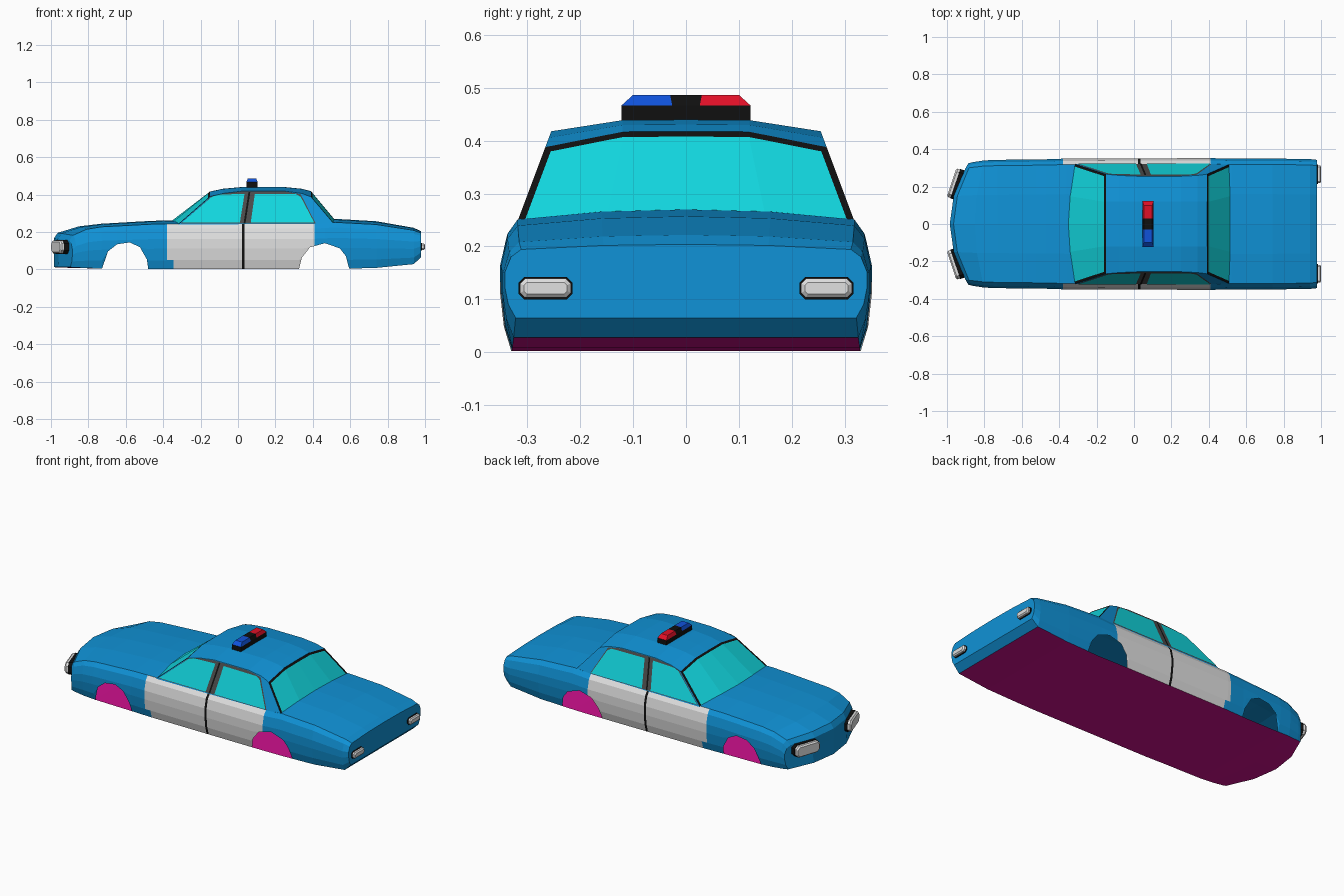
import bpy, bmesh
from mathutils import Vector

cube = bpy.data.objects.get("Cube")
if cube:
    bpy.data.objects.remove(cube)


def material(name, rgb):
    m = bpy.data.materials.new(name)
    m.use_nodes = True
    m.diffuse_color = (*rgb, 1)
    bsdf = next(n for n in m.node_tree.nodes if n.type == 'BSDF_PRINCIPLED')
    bsdf.inputs["Base Color"].default_value = (*rgb, 1)
    return m


PAINT = material("sky blue paint", (.005, .29, .68))
WHITE = material("white", (.75, .75, .75))
BLACK = material("black trim", (.005, .005, .005))
GREY = material("dark grey frame", (.07, .07, .07))
GLASS = material("cyan glass", (.006, .68, .74))
FLOOR = material("magenta floor", (.62, .005, .27))
RED = material("red lamp", (.74, .005, .02))
BLUE = material("blue lamp", (.005, .085, .7))


def face(bm, points, index=0):
    f = bm.faces.new([bm.verts.new(p) for p in points])
    f.material_index = index
    return f


def finish(bm, name, mats, recalc=True):
    bmesh.ops.remove_doubles(bm, verts=bm.verts, dist=.0003)
    if recalc:
        bmesh.ops.recalc_face_normals(bm, faces=bm.faces)
    mesh = bpy.data.meshes.new(name)
    bm.to_mesh(mesh)
    bm.free()
    for m in mats:
        mesh.materials.append(m)
    ob = bpy.data.objects.new(name, mesh)
    bpy.context.collection.objects.link(ob)


def interp(table, x):
    for a, b in zip(table, table[1:]):
        if a[0] <= x <= b[0]:
            t = (x - a[0]) / (b[0] - a[0])
            return [p + (q - p) * t for p, q in zip(a, b)]
    return None


# Body stations: x, half width, top height, bottom height, bow of the nose
KEYS = [(-.985, .325, .165, .012, .1), (-.965, .33, .195, .01, .1),
        (-.85, .34, .23, .007, .05), (-.73, .343, .244, .004, 0),
        (-.47, .346, .259, .002, 0), (-.36, .35, .262, .002, 0),
        (.41, .352, .262, .002, 0), (.52, .35, .27, .002, 0),
        (.74, .35, .257, .008, 0), (.94, .347, .222, .028, 0),
        (.978, .343, .204, .065, 0)]
# Wheel arch outlines: x, height
ARCHES = [[(-.727, 0), (-.695, .096), (-.647, .134), (-.578, .144),
           (-.524, .118), (-.487, .053), (-.48, 0)],
          [(.326, 0), (.342, .064), (.385, .118), (.465, .14),
           (.545, .112), (.577, .07), (.594, 0)]]
DOOR = (-.38, -.345, .022, .036, .41)
# Section as fractions of half width and height; the first six are the side
SIDE = [(.94, 0), (.98, .18), (1, .42), (1, .62), (.965, .83), (.91, .93)]
TOP = [(.455, .985), (0, 1)]


def place(st, s, fy, z):
    return Vector((st[0] + st[4] * fy * fy, s * fy * st[1], z))


def section(st, s):
    x, w, top, low, bow = st
    rows = [(fy, low + fz * (top - low)) for fy, fz in SIDE + TOP]
    cut = max([a[1] for a in (interp(t, x) for t in ARCHES) if a] + [0])
    if cut > rows[0][1]:
        edge = interp([(z, fy) for fy, z in rows], cut)
        rows = [(edge[1], cut) if z < cut else (fy, z) for fy, z in rows]
    return [place(st, s, fy, z) for fy, z in rows]


xs = sorted({k[0] for k in KEYS} | {p[0] for a in ARCHES for p in a} | set(DOOR))
stations = [interp(KEYS, x) for x in xs]

body, floor = bmesh.new(), bmesh.new()
for a, b in zip(stations, stations[1:]):
    mid = (a[0] + b[0]) / 2
    for s in (1, -1):
        pa, pb = section(a, s), section(b, s)
        for j in range(len(pa) - 1):
            mat = 0
            if j < 5 and DOOR[0] < mid < DOOR[4] and not (j == 0 and mid < DOOR[1]):
                mat = 2 if DOOR[2] < mid < DOOR[3] else 1
            face(body, (pa[j], pb[j], pb[j + 1], pa[j + 1]), mat)
    # Floor pan, with a painted valance under the tail
    for f0, f1 in ((-1, -.5), (-.5, 0), (0, .5), (.5, 1)):
        quad = [place(st, 1, f * SIDE[0][0], st[3])
                for st, f in ((a, f0), (a, f1), (b, f1), (b, f0))]
        face(body if mid > .94 else floor, quad)

# Nose and tail panels
for st in (stations[0], stations[-1]):
    low, high = st[3], st[2]
    grid = [[place(st, 1, fy * c, low + fz * (high - low))
             for c in (-1, -.5, 0, .5, 1)] for fy, fz in SIDE]
    crown = [(-.91, .93), (-.455, .985), (0, 1), (.455, .985), (.91, .93)]
    grid.append([place(st, 1, fy, low + fz * (high - low)) for fy, fz in crown])
    for r0, r1 in zip(grid, grid[1:]):
        for i in range(4):
            face(body, (r0[i], r0[i + 1], r1[i + 1], r1[i]))
finish(body, "body_shell", [PAINT, WHITE, BLACK])
finish(floor, "floor_pan", [FLOOR])


# Cabin: sloping flat sides, crowned roof, framed front and rear glass
def side_y(z):
    return .318 - (z - .25) * .375


ROOF = [(-.15, .416, .388), (-.08, .431, .406), (.02, .44, .418),
        (.25, .44, .418), (.34, .431, .406), (.39, .418, .388)]
BASE_X = (-.325, -.2, 0, .25, .4, .52)
BASE_Z = .235
cabin = bmesh.new()
for i in range(len(ROOF) - 1):
    for s in (1, -1):
        lines = []
        for k in (i, i + 1):
            x, zc, ze = ROOF[k]
            lines.append([(BASE_X[k], s * side_y(BASE_Z), BASE_Z), (x, s * side_y(ze), ze),
                          (x, s * .12, zc - .001), (x, 0, zc)])
        for j in range(3):
            face(cabin, (lines[0][j], lines[1][j], lines[1][j + 1], lines[0][j + 1]))
for k, bulge in ((0, -.035), (-1, .0)):
    x, zc, ze = ROOF[k]
    centre_z = .255 if k == 0 else .262
    glass = []
    for s in (1, -1):
        low = [(BASE_X[k], s * side_y(BASE_Z), BASE_Z),
               (BASE_X[k] + bulge * .7, s * .15, centre_z - .003),
               (BASE_X[k] + bulge, 0, centre_z)]
        high = [(x, s * side_y(ze), ze), (x, s * .12, zc - .001), (x, 0, zc)]
        for i in (0, 1):
            glass.append(face(cabin, (low[i], low[i + 1], high[i + 1], high[i]), 2))
    bmesh.ops.remove_doubles(cabin, verts=cabin.verts, dist=.0003)
    bmesh.ops.recalc_face_normals(cabin, faces=cabin.faces)
    rim = bmesh.ops.inset_region(cabin, faces=glass, thickness=.013, use_even_offset=True)
    for f in rim["faces"]:
        f.material_index = 1
finish(cabin, "cabin", [PAINT, BLACK, GLASS])

# Side window frames and panes as thin plates on the cabin sides
FRAME = [(-.305, .246), (-.14, .392), (-.08, .405), (.02, .416), (.25, .416),
         (.335, .402), (.415, .246)]
PANES = {"front": [(-.3, .25), (-.14, .388), (-.11, .399), (.035, .404), (.01, .25)],
         "rear": [(.068, .25), (.09, .404), (.31, .402), (.335, .388), (.408, .25)]}


def plate(name, outline, offset, s, mats, inset=0):
    bm = bmesh.new()
    f = face(bm, [(x, s * (side_y(z) + offset), z) for x, z in outline])
    f.normal_update()
    if f.normal.y * s < 0:
        f.normal_flip()
    if inset:
        rim = bmesh.ops.inset_region(bm, faces=[f], thickness=inset, use_even_offset=True)
        for r in rim["faces"]:
            r.material_index = 1
    finish(bm, name, mats, recalc=False)


for s, label in ((1, "left"), (-1, "right")):
    plate(f"{label}_window_frame", FRAME, .002, s, [GREY])
    for pane, outline in PANES.items():
        plate(f"{label}_{pane}_window", outline, .005, s, [GLASS, BLACK], .01)
    plate(f"{label}_pillar_gap", [(.03, .246), (.04, .246), (.066, .414), (.056, .414)],
          .005, s, [BLACK])


# Loft through equal rings with closed ends
def loft(name, rings, mats):
    bm = bmesh.new()
    n = len(rings[0])
    for a, b in zip(rings, rings[1:]):
        for i in range(n):
            j = (i + 1) % n
            face(bm, (a[i], a[j], b[j], b[i]))
    face(bm, rings[0])
    face(bm, rings[-1])
    finish(bm, name, mats)


# Lamps: octagonal black bezel with a bevelled white lens
def lamp(name, centre, normal, hw, hh, back, front):
    n = Vector(normal).normalized()
    u = n.cross(Vector((0, 0, 1)))

    def ring(depth, grow):
        w, h = hw + grow, hh + grow
        c = h * .5
        pts = [(w, h - c), (w - c, h), (c - w, h), (-w, h - c),
               (-w, c - h), (c - w, -h), (w - c, -h), (w, c - h)]
        return [Vector(centre) + n * depth + u * a + Vector((0, 0, b)) for a, b in pts]
    loft(name + "_bezel", [ring(back, .003), ring(front * .35, .003)], [BLACK])
    loft(name + "_lens", [ring(front * .3, 0), ring(front * .75, 0), ring(front, -.007)], [WHITE])


for s, label in ((1, "left"), (-1, "right")):
    lamp(f"{label}_headlight", (-.945, s * .212, .12), (-.95, s * .32, 0),
         .08, .034, -.03, .032)
    lamp(f"{label}_tail_light", (.975, s * .266, .121), (1, 0, 0), .048, .018, -.01, .025)


# Roof light bar: black base and three tapered caps
def bar(name, y0, y1, t0, t1, z0, z1, taper, mat):
    rings = [[(.075 + sx * h, y, z) for sx, y in ((-1, a), (1, a), (1, b), (-1, b))]
             for z, a, b, h in ((z0, y0, y1, .03), (z1, t0, t1, .03 - taper))]
    loft(name, rings, [mat])


bar("light_bar_base", -.122, .122, -.122, .122, .438, .467, 0, BLACK)
bar("light_bar_blue", -.122, -.026, -.1, -.03, .467, .487, .008, BLUE)
bar("light_bar_middle", -.026, .026, -.03, .03, .467, .487, .008, BLACK)
bar("light_bar_red", .026, .122, .03, .1, .467, .487, .008, RED)
